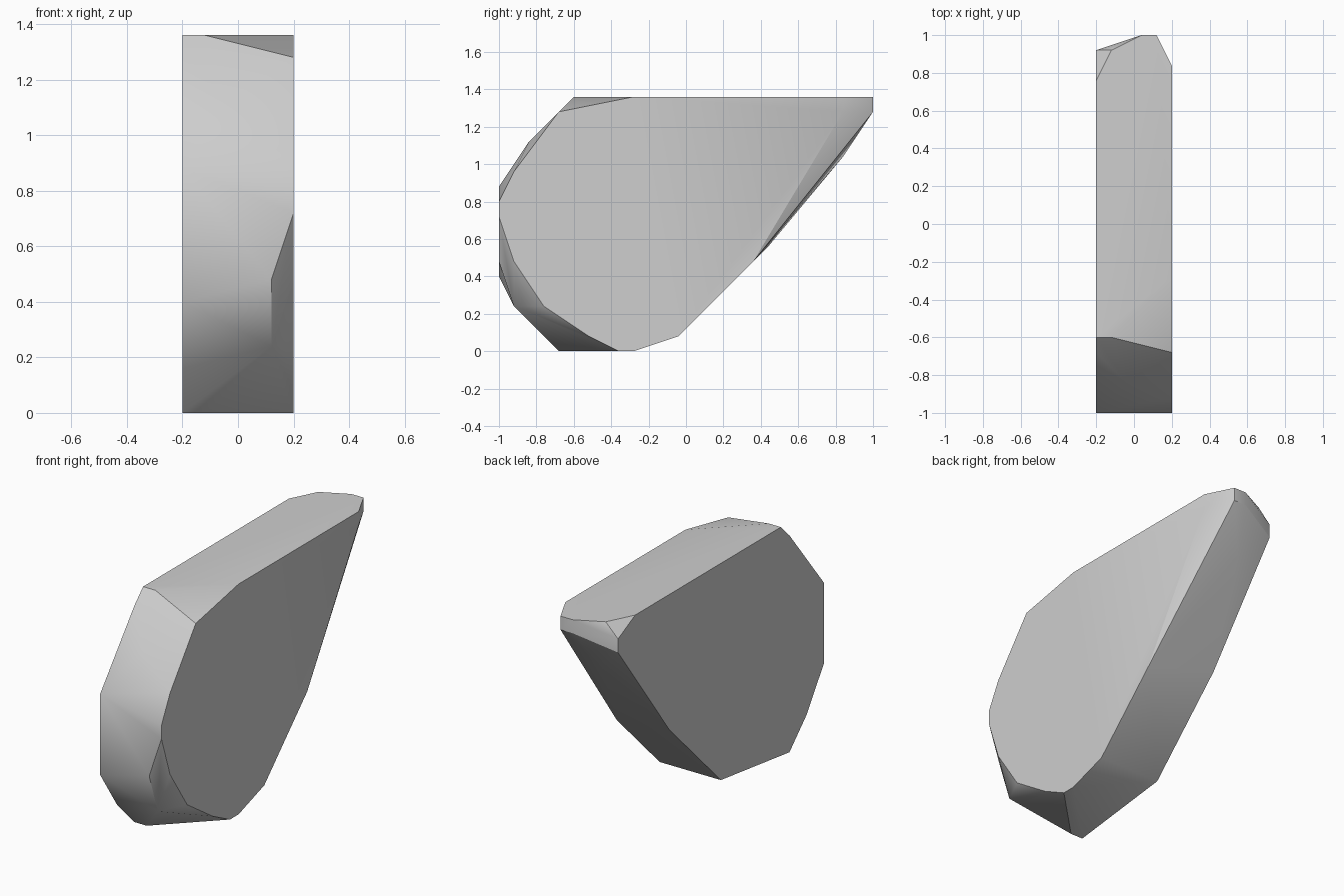
import bpy
import bmesh

cube = bpy.data.objects.get("Cube")
if cube:
    bpy.data.objects.remove(cube, do_unlink=True)

STEP = 0.08  # the stone's corners sit on a regular lattice

# Outlines (depth, height) of the chipped slab at each lattice slice across its width
right_outline = [(5, 17), (4, 16), (0, 11), (0, 5), (2, 2), (4, 0),
                 (12, 1), (18, 7), (24, 15), (24, 16), (22, 17)]
left_outline = [(9, 17), (4, 16), (1, 12), (0, 10), (0, 9), (1, 6), (3, 3), (6, 1),
                (8, 0), (9, 0), (12, 1), (17, 6), (23, 16), (23, 17)]
slices = {
    0: right_outline,
    1: [(5, 17), (4, 0), (24, 17)],
    2: [(2, 14), (23, 13)],
    3: [(25, 17), (25, 16)],
    4: [(0, 6), (1, 3), (25, 17), (25, 16)],
    5: left_outline,
}

# Wrap the slices in one faceted hull
bm = bmesh.new()
for across, outline in slices.items():
    for depth, height in outline:
        bm.verts.new((across * STEP - 0.2, depth * STEP - 1, height * STEP))
hull = bmesh.ops.convex_hull(bm, input=bm.verts[:], use_existing_faces=False)
spare = {g for key in ("geom_interior", "geom_unused") for g in hull[key]
         if isinstance(g, bmesh.types.BMVert)}
bmesh.ops.delete(bm, geom=list(spare), context="VERTS")

# Merge coplanar triangles into flat facets
bmesh.ops.dissolve_limit(bm, angle_limit=0.01, verts=bm.verts[:], edges=bm.edges[:])
bmesh.ops.recalc_face_normals(bm, faces=bm.faces[:])
mesh = bpy.data.meshes.new("stone_slab")
bm.to_mesh(mesh)
bm.free()

# Plain grey stone
stone = bpy.data.materials.new("pale_grey_stone")
stone.use_nodes = True
colour = (0.62, 0.62, 0.62, 1)
stone.diffuse_color = colour
stone.node_tree.nodes["Principled BSDF"].inputs["Base Color"].default_value = colour
mesh.materials.append(stone)

slab = bpy.data.objects.new("stone_slab", mesh)
bpy.context.collection.objects.link(slab)
bpy.ops.object.select_all(action="DESELECT")
slab.select_set(True)
bpy.context.view_layer.objects.active = slab
bpy.ops.object.shade_smooth_by_angle()
